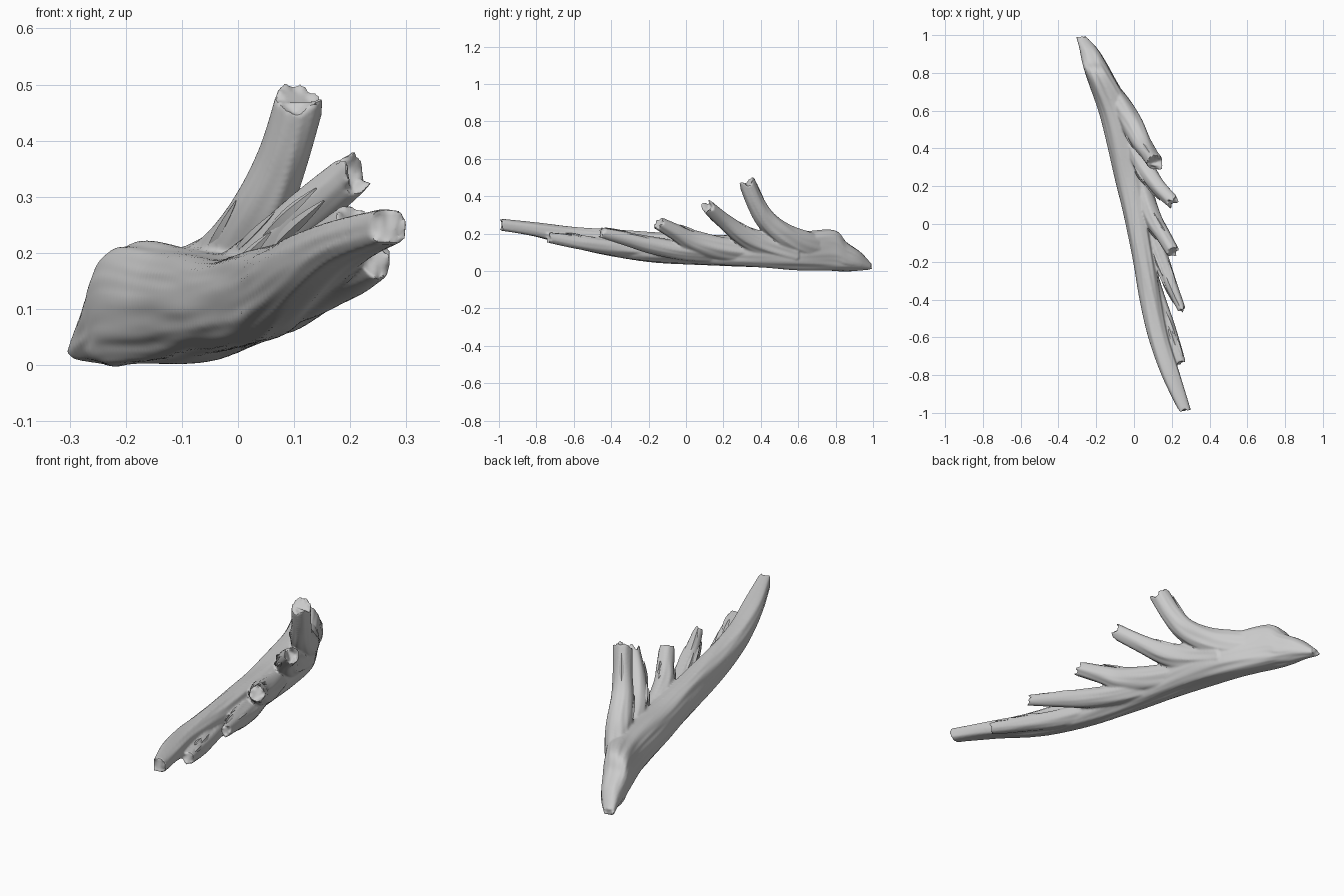
import bpy, bmesh, math, random
from mathutils import Vector, noise

if "Cube" in bpy.data.objects:
    bpy.data.objects.remove(bpy.data.objects["Cube"])

random.seed(4)
UP = Vector((0, 0, 1))


def spline(rows, steps):
    # Catmull-Rom through rows of (x, y, z, side radius, up radius)
    out = []
    for i in range(len(rows) - 1):
        p = [rows[max(0, min(len(rows) - 1, i + k))] for k in (-1, 0, 1, 2)]
        for s in range(steps):
            t = s / steps
            out.append([0.5 * (2 * b + (c - a) * t + (2 * a - 5 * b + 4 * c - d) * t * t
                               + (3 * b - a - 3 * c + d) * t ** 3) for a, b, c, d in zip(*p)])
    return out + [list(rows[-1])]


def limb(bm, rows, seed, steps=8, n=48, power=1.0, jag=0.02, groove=0.1, fixed=None, torn=0.0):
    # Grooved tube with ragged, slightly hollow ends; torn deepens grooves at the start
    pts = spline(rows, steps)
    last = len(pts) - 1
    rings = []

    def ring(i, scale, push, jagged):
        c = Vector(pts[i][:3])
        tan = (Vector(pts[min(last, i + 1)][:3]) - Vector(pts[max(0, i - 1)][:3])).normalized()
        if fixed:
            tan = Vector(fixed)
        side = tan.cross(UP).normalized()
        up = side.cross(tan)
        vs = []
        for k in range(n):
            a = math.tau * k / n
            ca, sa = math.cos(a), math.sin(a)
            g = noise.noise(Vector((ca * 2.2 + seed, sa * 2.2, i / steps * 0.5)))
            f = noise.noise(Vector((ca * 5 + seed, sa * 5, i / steps * 0.7 + 9)))
            e = noise.noise(Vector((ca * 7, sa * 7 + seed, i / steps * 0.4)))
            r = (1 + groove * g + groove * 0.6 * f + torn * math.exp(-i / 14) * min(0, e)) * scale
            j = noise.noise(Vector((ca * 1.6, sa * 1.6, seed))) * jagged + push
            vs.append(bm.verts.new(c + side * pts[i][3] * r * math.copysign(abs(ca) ** power, ca)
                                   + up * pts[i][4] * r * math.copysign(abs(sa) ** power, sa) + tan * j))
        return vs

    rings.append(ring(0, 0.7, 0.002, jag * 0.7))
    for i in range(last + 1):
        rings.append(ring(i, 1, 0, jag if i in (0, last) else 0))
    rings.append(ring(last, 0.72, -0.006, jag * 0.7))
    for a, b in zip(rings, rings[1:]):
        for k in range(n):
            bm.faces.new((a[k], a[(k + 1) % n], b[(k + 1) % n], b[k]))
    bm.faces.new(rings[0][::-1])
    bm.faces.new(rings[-1])


def finish(bm, name):
    bmesh.ops.recalc_face_normals(bm, faces=bm.faces)
    me = bpy.data.meshes.new(name)
    bm.to_mesh(me)
    bm.free()
    ob = bpy.data.objects.new(name, me)
    bpy.context.collection.objects.link(ob)
    return ob


# Trunk stations: y, x min, x max, z min, z max
stations = [
    (.99, -.305, -.25, .008, .04), (.93, -.29, -.195, .004, .105), (.86, -.275, -.15, .0, .155),
    (.79, -.254, -.11, .0, .218), (.6, -.185, -.01, .006, .205), (.4, -.135, .035, .018, .195),
    (.2, -.09, .06, .028, .19), (0, -.045, .085, .037, .20), (-.2, -.005, .115, .05, .21),
    (-.4, .03, .145, .08, .219), (-.6, .075, .183, .125, .236), (-.8, .145, .243, .182, .259),
    (-.99, .236, .303, .215, .279)]
trunk = [((a + b) / 2, y, (c + d) / 2, (b - a) / 2, (d - c) / 2) for y, a, b, c, d in stations]

# Branches: x, y, z, side radius, up radius
branches = [
    [(-.165, .78, .11, .03, .06), (-.075, .64, .14, .053, .074), (-.012, .53, .19, .058, .065),
     (.04, .43, .275, .05, .055), (.08, .37, .37, .044, .048), (.112, .325, .478, .043, .046)],
    [(-.05, .58, .09, .05, .06), (.0, .42, .14, .055, .065), (.055, .30, .195, .052, .055),
     (.125, .20, .27, .042, .042), (.207, .117, .343, .036, .036)],
    [(-.02, .35, .10, .05, .06), (.045, .17, .125, .052, .06), (.10, .03, .165, .048, .055),
     (.155, -.06, .21, .04, .043), (.205, -.145, .255, .035, .035)],
    [(.0, .2, .09, .05, .045), (.075, 0, .105, .05, .05), (.135, -.17, .135, .044, .046),
     (.19, -.31, .17, .034, .037), (.252, -.45, .205, .022, .027)],
    [(.06, -.2, .11, .045, .045), (.125, -.4, .128, .043, .043), (.182, -.55, .15, .038, .038),
     (.218, -.65, .166, .033, .034), (.249, -.735, .179, .026, .028)]]

bm = bmesh.new()
limb(bm, trunk, 1.3, n=72, power=0.8, jag=0.02, groove=0.09, fixed=(0, -1, 0), torn=0.15)
for i, rows in enumerate(branches):
    limb(bm, rows, 5.7 + i * 3.1, n=40, jag=0.04)
wood = finish(bm, "driftwood_branch")

# Fuse the limbs into one flowing piece of wood
m = wood.modifiers.new("fuse", 'REMESH')
m.mode = 'VOXEL'
m.voxel_size = 0.0055
m = wood.modifiers.new("soften", 'SMOOTH')
m.factor = 0.5
m.iterations = 4

# Splinters: thin torn slivers lying along the branches
bm = bmesh.new()
for i, rows in enumerate(branches):
    pts = spline(rows, 8)
    for s in range(2 if i == 0 else 5):
        a = random.uniform(-0.6, 2.6)
        lo = random.randint(len(pts) // 3, len(pts) - 11)
        span = pts[lo:lo + 10]
        prev = None
        for k, p in enumerate(span):
            t = k / (len(span) - 1)
            tan = (Vector(span[min(9, k + 1)][:3]) - Vector(span[max(0, k - 1)][:3])).normalized()
            side = tan.cross(UP).normalized()
            up = side.cross(tan)
            out = side * math.cos(a) * p[3] + up * math.sin(a) * p[4]
            flat = out.cross(tan).normalized()
            c = Vector(p[:3]) + out * (0.9 + 0.2 * t)
            w = 0.011 * math.sin(math.pi * (0.08 + 0.87 * t))
            o = out.normalized() * w * 0.6
            cur = [bm.verts.new(c + d) for d in (flat * w, o, -flat * w, -o)]
            if prev:
                for q in range(4):
                    bm.faces.new((prev[q], prev[(q + 1) % 4], cur[(q + 1) % 4], cur[q]))
            else:
                bm.faces.new(cur[::-1])
            prev = cur
        bm.faces.new(prev)
splinters = finish(bm, "splinters")

# Smooth wood with crisp broken edges
for ob in (wood, splinters):
    bpy.ops.object.select_all(action='DESELECT')
    ob.select_set(True)
    bpy.context.view_layer.objects.active = ob
    for mod in list(ob.modifiers):
        bpy.ops.object.modifier_apply(modifier=mod.name)
    bpy.ops.object.shade_smooth_by_angle(angle=math.radians(40))
